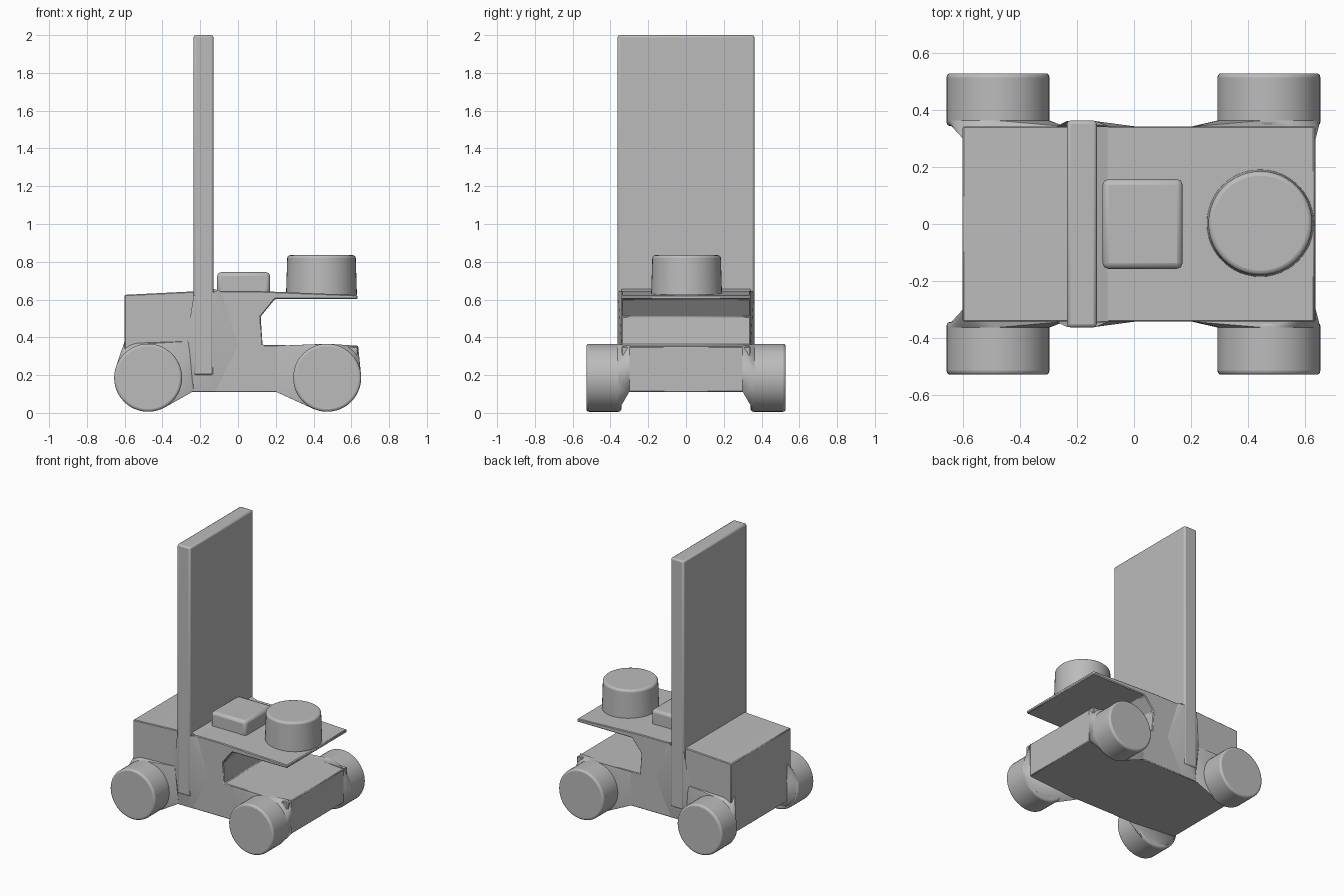
import bpy, bmesh, math
from mathutils import Matrix, Vector

if "Cube" in bpy.data.objects:
    bpy.data.objects.remove(bpy.data.objects["Cube"], do_unlink=True)

grey = bpy.data.materials.new("plain grey")
grey.use_nodes = True
colour = (0.5, 0.5, 0.5, 1)
grey.diffuse_color = colour
grey.node_tree.nodes["Principled BSDF"].inputs["Base Color"].default_value = colour


def finish(name, bm, bevel=0.0, segments=2):
    bmesh.ops.recalc_face_normals(bm, faces=bm.faces)
    mesh = bpy.data.meshes.new(name)
    bm.to_mesh(mesh)
    bm.free()
    mesh.materials.append(grey)
    obj = bpy.data.objects.new(name, mesh)
    bpy.context.collection.objects.link(obj)
    if bevel:
        mod = obj.modifiers.new("soft edges", "BEVEL")
        mod.width, mod.segments = bevel, segments
        mod.limit_method, mod.angle_limit = "ANGLE", math.radians(40)
    bpy.ops.object.select_all(action="DESELECT")
    bpy.context.view_layer.objects.active = obj
    obj.select_set(True)
    bpy.ops.object.shade_smooth_by_angle(angle=math.radians(35))
    return obj


def box(name, low, high, bevel):
    low, high = Vector(low), Vector(high)
    bm = bmesh.new()
    bmesh.ops.create_cube(bm, size=1, matrix=Matrix.Translation((low + high) / 2)
                          @ Matrix.Diagonal((high - low).to_4d()))
    return finish(name, bm, bevel)


def cylinder(name, centre, r1, r2, depth, bevel, turn=Matrix()):
    bm = bmesh.new()
    bmesh.ops.create_cone(bm, cap_ends=True, segments=48, radius1=r1, radius2=r2,
                          depth=depth, matrix=Matrix.Translation(centre) @ turn)
    return finish(name, bm, bevel, 3)


def hull(name, points):
    bm = bmesh.new()
    for p in points:
        bm.verts.new(p)
    result = bmesh.ops.convex_hull(bm, input=bm.verts)
    loose = [v for v in result["geom_interior"] if isinstance(v, bmesh.types.BMVert)]
    bmesh.ops.delete(bm, geom=loose, context="VERTS")
    return finish(name, bm)


# Chassis side profile, with the open notch below the front shelf
profile = [(-0.6, 0.11), (0.635, 0.11), (0.635, 0.352), (0.13, 0.36), (0.12, 0.51),
           (0.195, 0.602), (0.632, 0.602), (0.632, 0.624), (0.1, 0.645),
           (-0.2, 0.645), (-0.6, 0.625)]
bm = bmesh.new()
face = bm.faces.new([bm.verts.new((x, -0.342, z)) for x, z in profile])
side = bmesh.ops.extrude_face_region(bm, geom=[face])["geom"]
bmesh.ops.translate(bm, vec=(0, 0.684, 0),
                    verts=[v for v in side if isinstance(v, bmesh.types.BMVert)])
finish("chassis", bm, 0.005, 1)

# Upright panel, small seat block and round drum
box("upright_panel", (-0.235, -0.362, 0.2), (-0.13, 0.362, 2.0), 0.012)
box("seat_block", (-0.11, -0.157, 0.62), (0.17, 0.157, 0.745), 0.02)
cylinder("drum", (0.442, 0.003, 0.725), 0.188, 0.181, 0.22, 0.015)

# Wheels, with tapered webs blending each one into the chassis
radius, wheel_z = 0.18, 0.186
ends = {"front": (0.472, 0.2, 0.636, 0.355), "rear": (-0.476, -0.24, -0.6, 0.38)}
for sign, label in ((1, "left"), (-1, "right")):
    turn = Matrix.Rotation(-sign * math.pi / 2, 4, "X")
    for end, (x, inner, outer, top) in ends.items():
        cylinder(f"{end}_{label}_wheel", (x, sign * 0.435, wheel_z),
                 radius, radius, 0.185, 0.014, turn)
        rim = [(x + radius * math.cos(a), sign * 0.362, wheel_z + radius * math.sin(a))
               for a in (math.tau * i / 48 for i in range(48))]
        root = [(px, sign * py, pz) for px, py in ((inner, 0.341), (outer, 0.3))
                for pz in (0.112, top)]
        hull(f"{end}_{label}_web", rim + root)

    # Fairing from the panel's foot into the chassis side
    hull(f"{label}_panel_fairing",
         [(-0.235, sign * 0.36, 0.25), (-0.135, sign * 0.36, 0.25),
          (-0.235, sign * 0.342, 0.112), (-0.12, sign * 0.342, 0.112),
          (-0.135, sign * 0.36, 0.64), (-0.235, sign * 0.36, 0.62),
          (0.0, sign * 0.342, 0.36), (-0.09, sign * 0.342, 0.645),
          (-0.27, sign * 0.342, 0.4), (-0.2, sign * 0.3, 0.4)])

# Shallow fillet where the panel meets the shelf
hull("panel_shelf_fillet", [(x, y, z) for y in (-0.342, 0.342)
                            for x, z in ((-0.14, 0.64), (-0.14, 0.66), (-0.09, 0.644))])
